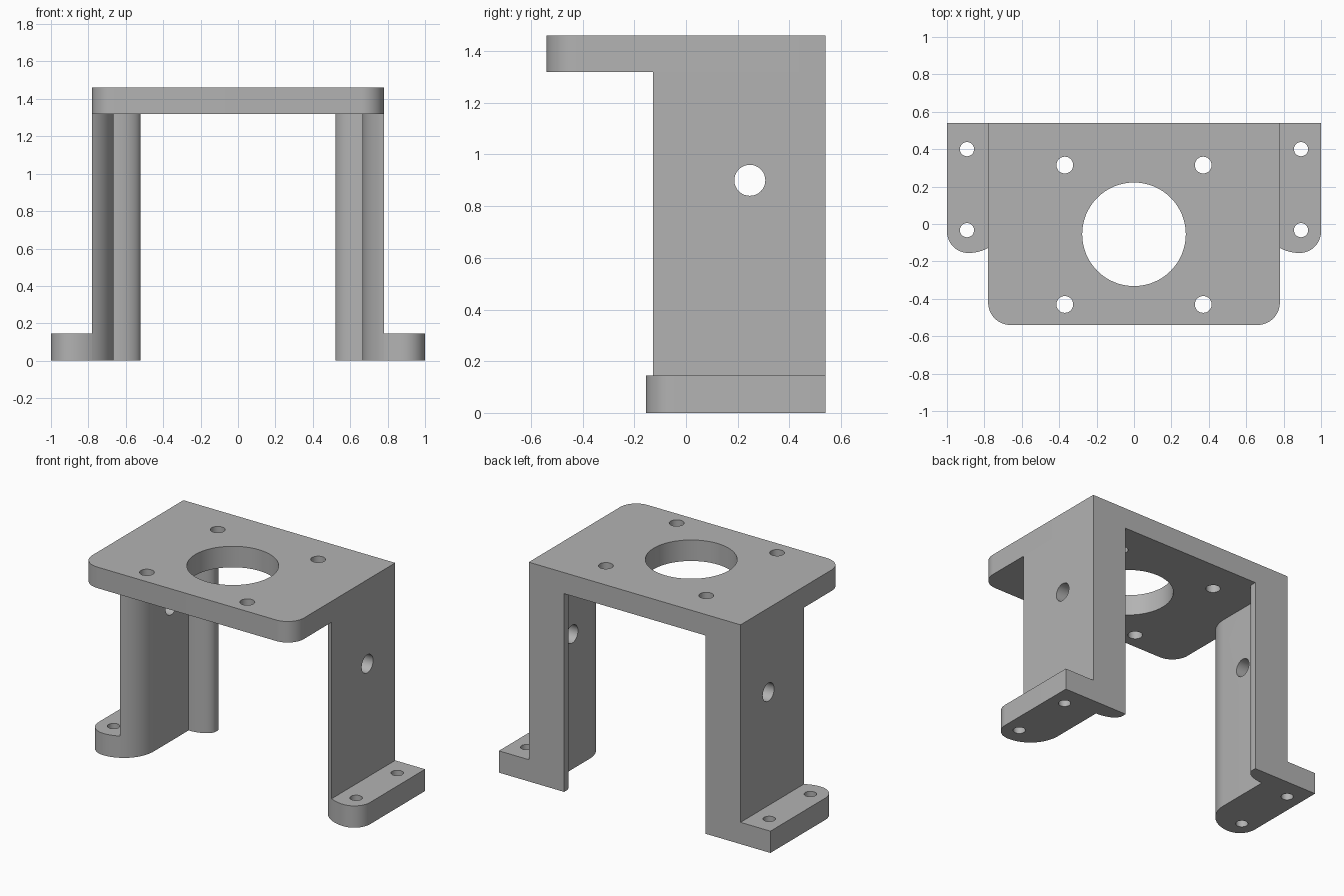
import bpy
import bmesh
from math import cos, sin, pi, radians
from mathutils import Matrix, Vector

cube = bpy.data.objects.get("Cube")
if cube:
    bpy.data.objects.remove(cube, do_unlink=True)

GREY = (0.45, 0.45, 0.45, 1.0)
metal = bpy.data.materials.new("plain grey")
metal.use_nodes = True
metal.diffuse_color = GREY
bsdf = next(n for n in metal.node_tree.nodes if n.type == "BSDF_PRINCIPLED")
bsdf.inputs["Base Color"].default_value = GREY
bsdf.inputs["Roughness"].default_value = 0.6


def arc(cx, cy, rx, ry, start, end, steps=12):
    """Points on an elliptical arc, angles in degrees."""
    angles = [radians(start + (end - start) * i / steps) for i in range(steps + 1)]
    return [(cx + rx * cos(a), cy + ry * sin(a)) for a in angles]


def add_object(name, bm):
    bmesh.ops.recalc_face_normals(bm, faces=bm.faces)
    mesh = bpy.data.meshes.new(name)
    bm.to_mesh(mesh)
    bm.free()
    mesh.materials.append(metal)
    obj = bpy.data.objects.new(name, mesh)
    bpy.context.collection.objects.link(obj)
    return obj


def prism(name, outline, bottom, top, side=1):
    """Extrude a plan outline upwards, optionally mirrored in x."""
    bm = bmesh.new()
    face = bm.faces.new([bm.verts.new((x * side, y, bottom)) for x, y in outline])
    result = bmesh.ops.extrude_face_region(bm, geom=[face])
    moved = [v for v in result["geom"] if isinstance(v, bmesh.types.BMVert)]
    bmesh.ops.translate(bm, verts=moved, vec=(0, 0, top - bottom))
    return add_object(name, bm)


def drill(obj, centre, radius, axis="Z", segments=32):
    """Cut a round hole through the part."""
    turn = Matrix.Rotation(pi / 2, 4, "Y") if axis == "X" else Matrix()
    bm = bmesh.new()
    bmesh.ops.create_cone(bm, cap_ends=True, segments=segments, radius1=radius,
                          radius2=radius, depth=0.5,
                          matrix=Matrix.Translation(Vector(centre)) @ turn)
    cutter = add_object("hole_cutter", bm)
    cutter.hide_render = True
    mod = obj.modifiers.new("hole", "BOOLEAN")
    mod.operation = "DIFFERENCE"
    mod.solver = "EXACT"
    mod.object = cutter
    bpy.context.view_layer.objects.active = obj
    bpy.ops.object.modifier_apply(modifier=mod.name)
    bpy.data.objects.remove(cutter, do_unlink=True)


def finish(obj):
    bpy.ops.object.select_all(action="DESELECT")
    obj.select_set(True)
    bpy.context.view_layer.objects.active = obj
    bpy.ops.object.shade_smooth_by_angle(angle=radians(30))


BACK, PLATE_X, FOOT_TOP, PLATE_BOTTOM, PLATE_TOP = 0.54, 0.78, 0.145, 1.32, 1.46

# Top plate with rounded front corners, a large bore and four screw holes
r = 0.12
outline = [(PLATE_X, BACK), (-PLATE_X, BACK)]
outline += arc(-PLATE_X + r, -BACK + r, r, r, 180, 270)
outline += arc(PLATE_X - r, -BACK + r, r, r, 270, 360)
plate = prism("top_plate", outline, PLATE_BOTTOM, PLATE_TOP)
drill(plate, (0, -0.055, 1.39), 0.277, segments=64)
for x in (-0.37, 0.37):
    for y in (-0.43, 0.315):
        drill(plate, (x, y, 1.39), 0.045)
finish(plate)

# The wall and the foot share one rounded front: wide arc inside, tight arc outside
wall_x, rib_x, nose_x, nose_y = 0.665, 0.52, 0.885, -0.155
wide, tight = nose_x - wall_x, 1.0 - nose_x
split = 180 + 61.5
inner_arc = arc(nose_x, nose_y + wide, wide, wide, 180, split)
outer_arc = arc(nose_x, nose_y + wide, wide, wide, split, 270, 6)
toe_arc = arc(nose_x, nose_y + tight, tight, tight, 270, 360)
inner_arc[-1] = outer_arc[0] = (PLATE_X, inner_arc[-1][1])

for side, label in ((1, "left"), (-1, "right")):
    # Upright wall with a curved rib along its inner back edge
    rib_arc = arc(wall_x, 0.51, rib_x - wall_x, 0.08, 0, -90)
    leg_outline = [(PLATE_X, BACK), (rib_x, BACK)] + rib_arc + inner_arc
    leg = prism(label + "_leg", leg_outline, 0, PLATE_BOTTOM, side)
    drill(leg, (0.72 * side, 0.247, 0.9), 0.06, axis="X")
    finish(leg)

    # Mounting foot with two screw holes
    foot_outline = outer_arc + toe_arc[1:] + [(1.0, BACK), (PLATE_X, BACK)]
    foot = prism(label + "_foot", foot_outline, 0, FOOT_TOP, side)
    for y in (-0.033, 0.4):
        drill(foot, (0.893 * side, y, 0.07), 0.038)
    finish(foot)
